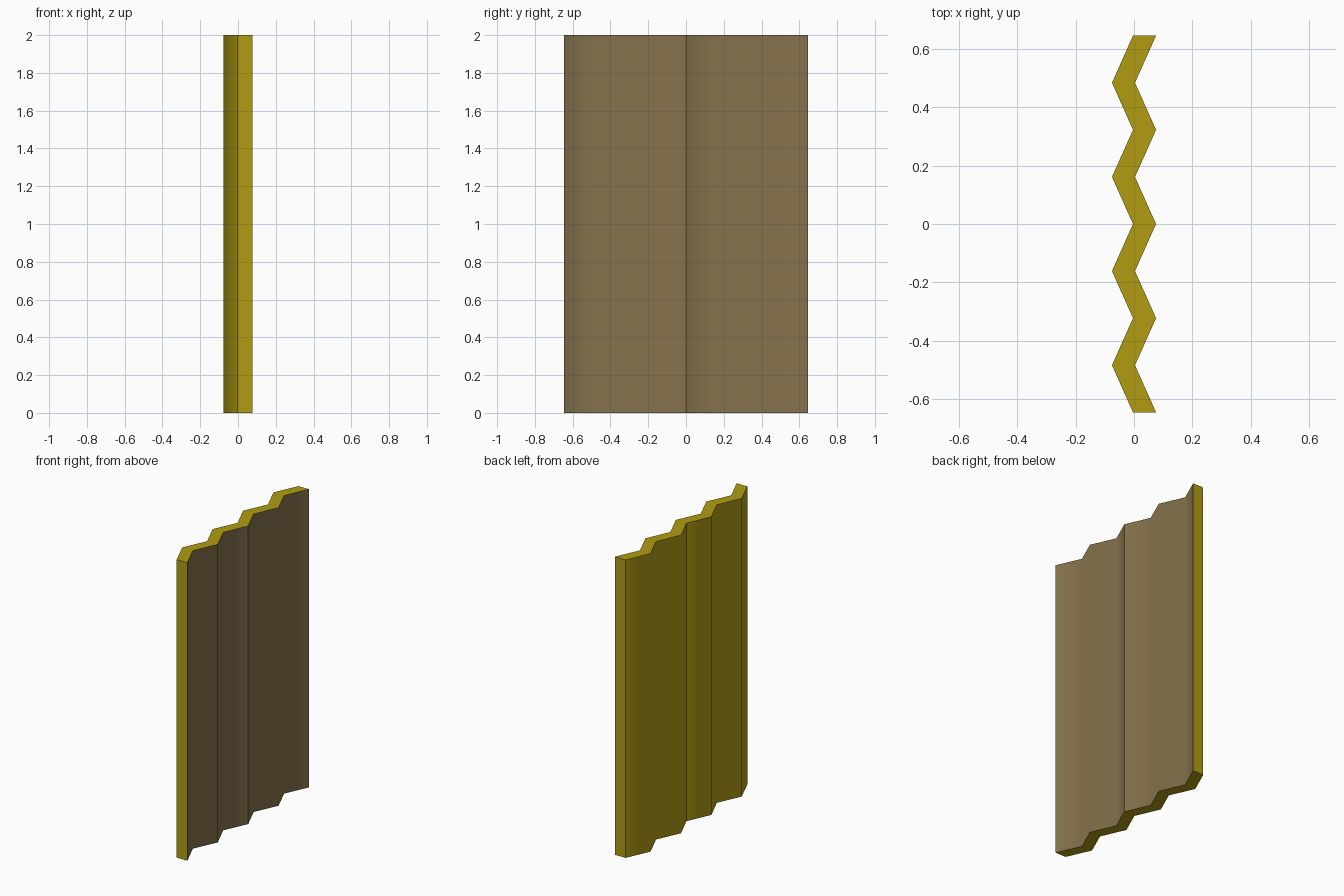
import bpy, bmesh, math

if "Cube" in bpy.data.objects:
    bpy.data.objects.remove(bpy.data.objects["Cube"])

HEIGHT, HALF_W, FOLDS = 2.0, 0.645, 8
THICK, DEPTH = 0.079, 0.072


def material(name, rgb):
    m = bpy.data.materials.new(name)
    m.diffuse_color = (*rgb, 1)
    m.use_nodes = True
    m.node_tree.nodes["Principled BSDF"].inputs["Base Color"].default_value = m.diffuse_color
    return m


# Zigzag outline, front sheet and back sheet offset along x
step = 2 * HALF_W / FOLDS
ys = [-HALF_W + i * step for i in range(FOLDS + 1)]
back = [(-0.0035 if i % 2 == 0 else -0.0035 - DEPTH) for i in range(FOLDS + 1)]

bm = bmesh.new()
rows = []
for y, x in zip(ys, back):
    rows.append([bm.verts.new((x + dx, y, z))
                 for dx, z in ((0, 0), (THICK, 0), (THICK, HEIGHT), (0, HEIGHT))])

# Folded panel: four strips per fold, plus the two end caps
for a, b in zip(rows, rows[1:]):
    for k in range(4):
        n = (k + 1) % 4
        f = bm.faces.new((a[k], a[n], b[n], b[k]))
        f.material_index = 1 if k == 1 else 0   # brown on the +x side
bm.faces.new(rows[0])
bm.faces.new(rows[-1])
bmesh.ops.recalc_face_normals(bm, faces=bm.faces)

# Folds are smooth; the outer rims and the central seam stay crisp
for f in bm.faces:
    f.smooth = True
for e in bm.edges:
    seam = all(abs(v.co.y) < 1e-4 for v in e.verts)
    if seam or e.calc_face_angle(0) > math.radians(60):
        e.smooth = False

mesh = bpy.data.meshes.new("folded_panel")
bm.to_mesh(mesh)
bm.free()
mesh.materials.append(material("mustard_yellow", (0.44, 0.335, 0.006)))
mesh.materials.append(material("dull_brown", (0.235, 0.17, 0.073)))
panel = bpy.data.objects.new("folded_panel", mesh)
bpy.context.collection.objects.link(panel)
